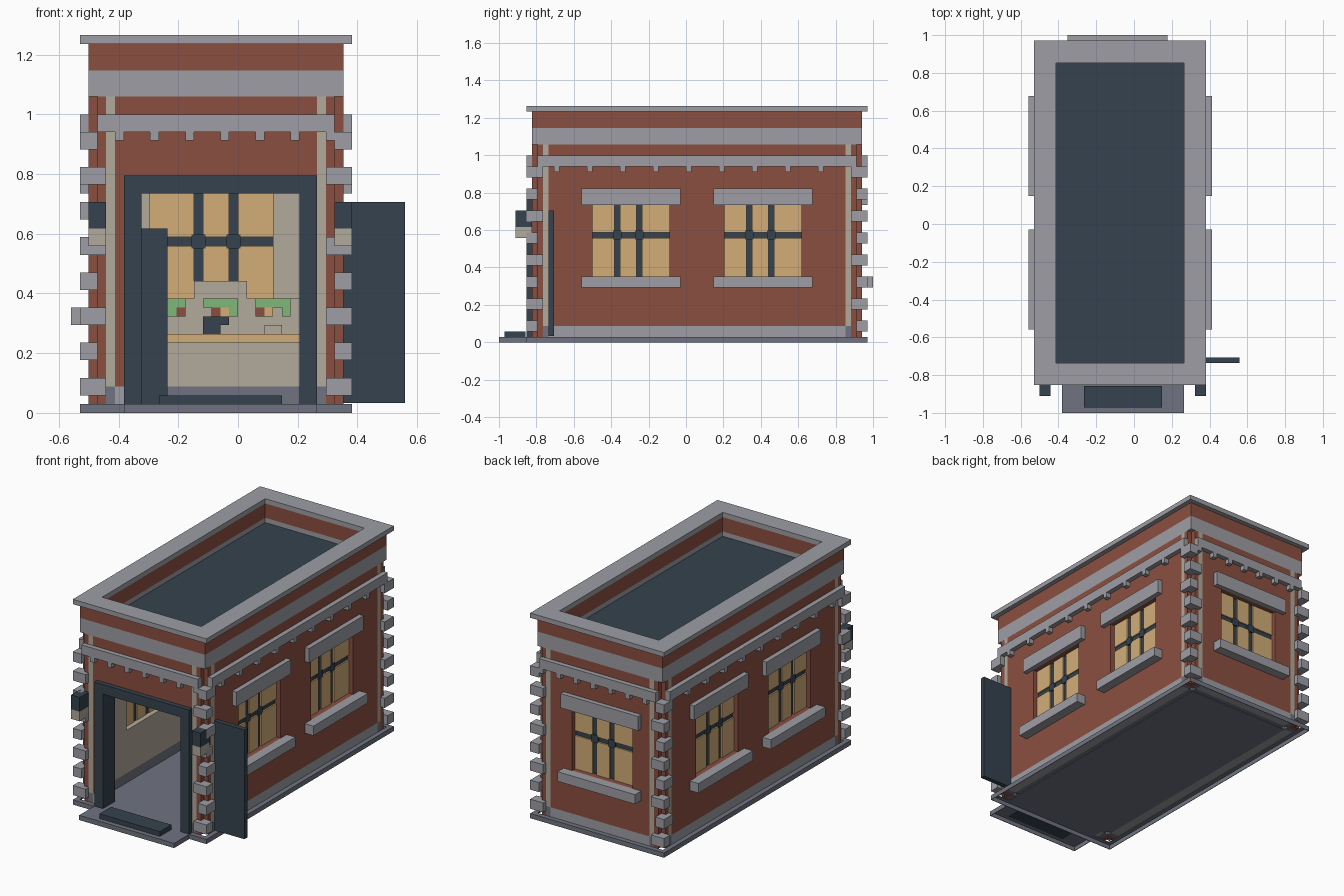
import bpy, bmesh

cube = bpy.data.objects.get("Cube")
if cube:
    bpy.data.objects.remove(cube, do_unlink=True)

U = 1 / 34  # modelling grid: one block


def material(name, rgb):
    lin = [((c / 255 + 0.055) / 1.055) ** 2.4 for c in rgb] + [1.0]
    m = bpy.data.materials.new(name)
    m.use_nodes = True
    m.diffuse_color = lin
    m.node_tree.nodes["Principled BSDF"].inputs["Base Color"].default_value = lin
    return m


BRICK = material("brick red", (139, 79, 64))
STONE = material("light stone", (157, 158, 165))
SLAB = material("dark stone", (112, 116, 128))
SLATE = material("slate blue", (53, 66, 78))
PANE = material("warm pane", (211, 174, 121))
PLASTER = material("beige plaster", (178, 170, 155))
LEAF = material("leaf green", (127, 184, 120))


def part(name, mat, boxes):
    """One object from boxes (x0, x1, y0, y1, z0, z1) in blocks."""
    bm = bmesh.new()
    for x0, x1, y0, y1, z0, z1 in boxes:
        if x1 <= x0 or y1 <= y0 or z1 <= z0:
            continue
        vs = bmesh.ops.create_cube(bm, size=1)["verts"]
        for v in vs:
            v.co = (((x0 + x1) / 2 + v.co.x * (x1 - x0)) * U,
                    ((y0 + y1) / 2 + v.co.y * (y1 - y0)) * U,
                    ((z0 + z1) / 2 + v.co.z * (z1 - z0)) * U)
    mesh = bpy.data.meshes.new(name)
    bm.to_mesh(mesh)
    bm.free()
    mesh.materials.append(mat)
    ob = bpy.data.objects.new(name, mesh)
    bpy.context.scene.collection.objects.link(ob)


# Outer planes of the building shell
X0, X1, Y0, Y1 = -17, 12, -28, 32


def on_face(face, u0, u1, d0, d1, z0, z1):
    """Box on a facade: u runs along it, d is the distance outward."""
    if face == "left":
        return (X1 + d0, X1 + d1, u0, u1, z0, z1)
    if face == "right":
        return (X0 - d1, X0 - d0, u0, u1, z0, z1)
    if face == "front":
        return (u0, u1, Y0 - d1, Y0 - d0, z0, z1)
    return (u0, u1, Y1 + d0, Y1 + d1, z0, z1)


def ring(out, inset, z0, z1):
    """Four boxes round the plan, from offset out to offset inset."""
    a, b, c, d = X0 - out, X1 + out, Y0 - out, Y1 + out
    t = out + inset
    return [(a, a + t, c, d, z0, z1), (b - t, b, c, d, z0, z1),
            (a + t, b - t, c, c + t, z0, z1), (a + t, b - t, d - t, d, z0, z1)]


def panel(face, u0, u1, d0, d1, z0, z1, holes):
    """Wall layer split around openings (u0, u1, z0, z1)."""
    out, u = [], u0
    for h0, h1, b, t in holes:
        out += [on_face(face, u, h0, d0, d1, z0, z1),
                on_face(face, h0, h1, d0, d1, z0, min(b, z1)),
                on_face(face, h0, h1, d0, d1, t, z1)]
        u = h1
    return out + [on_face(face, u, u1, d0, d1, z0, z1)]


# Hollow foundation rim and ledge, floor, step and mat
part("foundation", SLAB, ring(1, -0.9, 0, 1) + ring(0.9, 0, 0.9, 1))
part("floor", SLAB, [(X0 + 3, X1 - 3, Y0 + 3, Y1 - 3, 0.9, 1),
                     (-13, 9, Y0, Y0 + 3, 0.9, 1)])
part("front_step", SLAB, [(-13, 9, -34, -29, 0.9, 1),
                          (-13, 9, -34, -33.9, 0, 0.9),
                          (-13, -12.9, -33.9, -29, 0, 0.9),
                          (8.9, 9, -33.9, -29, 0, 0.9)])
part("door_mat", SLATE, [(-9, 5, -33, -29.2, 0.85, 2)])

# Facades: openings for each side
side_windows = [(-17, -3, 12, 25), (7, 21, 12, 25)]
openings = {"left": side_windows, "right": side_windows,
            "back": [(-10, 4, 12, 25)], "front": [(-13, 9, 1, 27)]}
first_bar = {"left": 4, "right": 4, "back": 5}

for face, holes in openings.items():
    a, b = (Y0, Y1) if face in ("left", "right") else (X0, X1)
    ends = ((a + 2, a + 3), (b - 3, b - 2))
    part(face + "_wall", BRICK, panel(face, a + 3, b - 3, -2, 0, 3, 36, holes))
    part(face + "_plaster", PLASTER,
         panel(face, a + 3, b - 3, -3, -2, 3, 37, holes)
         + [on_face(face, *e, -2, 0, 3, 36) for e in ends])
    gaps = holes if face == "front" else []
    part(face + "_outer_skirting", STONE,
         panel(face, a + 3, b - 3, -2, 0, 1, 3, gaps))
    part(face + "_inner_skirting", SLAB,
         panel(face, a + 3, b - 3, -3, -2, 1, 3, gaps)
         + [on_face(face, *e, -2, 0, 1, 3) for e in ends])
    part(face + "_corner_posts", BRICK,
         [on_face(face, a + 1, a + 2, -2, 0, 1, 36),
          on_face(face, b - 2, b - 1, -2, 0, 1, 36)])

    # String course with dentils
    part(face + "_string_course", STONE,
         [on_face(face, a + 1, b - 1, 0, 1, 32, 34)])
    step = 6 if face in ("left", "right") else 4
    start = a + 4 if step == 6 else a + 3
    part(face + "_dentils", STONE,
         [on_face(face, u, u + 1, 0, 1, 31, 32)
          for u in range(start, b - 1, step)])

    # Windows with panes, bars, lintel and sill
    if face == "front":
        continue
    for i, (u0, u1, z0, z1) in enumerate(holes):
        tag = f"{face}_window_{i + 1}"
        k = u0 + first_bar[face]
        columns = ((u0, k), (k + 1, k + 4), (k + 5, u1))
        part(tag + "_panes", PANE,
             [on_face(face, c0, c1, -2, -1, r0, r1)
              for c0, c1 in columns for r0, r1 in ((z0, 19), (20, z1))])
        bars = [on_face(face, u0, u1, -1.8, -1.3, 19, 20)]
        for m in (k, k + 4):
            bars += [on_face(face, m, m + 1, -1.8, -1.3, z0, z1),
                     on_face(face, m - 0.3, m + 1.3, -2.05, -0.95, 18.7, 20.3)]
        part(tag + "_bars", SLATE, bars)
        part(tag + "_lintel", STONE, [on_face(face, u0 - 2, u1 + 2, 0, 1, 25, 28)])
        part(tag + "_sill", STONE, [on_face(face, u0 - 2, u1 + 2, 0, 2, 10, 12)])

# Corner quoins, alternating long and short
quoins = []
for k in range(8):
    lx, ly = (3, 2) if k % 2 == 0 else (2, 3)
    z = 2 + 4 * k
    for xs in ((X0 - 1, X0 - 1 + lx), (X1 + 1 - lx, X1 + 1)):
        for ys in ((Y0 - 1, Y0 - 1 + ly), (Y1 + 1 - ly, Y1 + 1)):
            quoins.append((*xs, *ys, z, z + 2))
part("corner_quoins", STONE, quoins)

# Parapet and roof
part("parapet_band", STONE, ring(0, 3, 36, 39))
part("parapet_brick", BRICK, ring(0, 3, 39, 42))
part("parapet_cap", STONE, ring(1, 3, 42, 43))
part("roof", SLATE, [(X0 + 3, X1 - 3, Y0 + 3, Y1 - 3, 37, 38)])

# Doorway and open door
part("door_frame", SLATE, [on_face("front", -13, -11, -3, 1, 1, 27),
                           on_face("front", 7, 9, -3, 1, 1, 27),
                           on_face("front", -11, 7, -3, 1, 25, 27)])
part("open_door", SLATE, [(11.8, 19, -25, -24, 1.1, 24)])

# Wall lanterns
for name, x in (("right", X0), ("left", X1 - 1)):
    part(name + "_lantern_cap", SLATE, [(x, x + 2, -31, -28, 21, 24)])
    part(name + "_lantern_glass", PLASTER, [(x, x + 2, -31, -28, 19, 21)])

# Interior: cabinet, counter, till and potted plants on a backboard
part("cabinet", SLATE, [(-14, -8, 9, 12, 1, 21)])
part("counter", PLASTER, [(-8, 9, 13, 17, 3, 8), (3, 5, 14, 16, 9, 10)])
part("counter_plinth", SLAB, [(-8, 9, 13, 17, 1, 3)])
part("counter_top", PANE, [(-8, 9, 12.5, 17, 8, 9)])
part("till", SLATE, [(-4, -2, 14, 16, 9, 10), (-4, -1, 14, 16, 10, 11)])
part("backboard", PLASTER, [(-8, 9, 21, 22, 1, 13), (-5, 1, 21, 22, 13, 15)])
part("plant_leaves", LEAF,
     [(x, x + w, 18, 21, 12, 13) for x, w in ((-8, 2), (-4, 4), (2, 4))]
     + [(x, x + 1, 18, 21, 11, 12) for x in (-8, -1, 5)])
part("plant_pots", BRICK, [(x, x + 1, 18, 21, 11, 12) for x in (-7, -3, 2)])
part("plant_stems", PANE, [(x, x + 1, 18, 21, 11, 12) for x in (-2, 3)])
